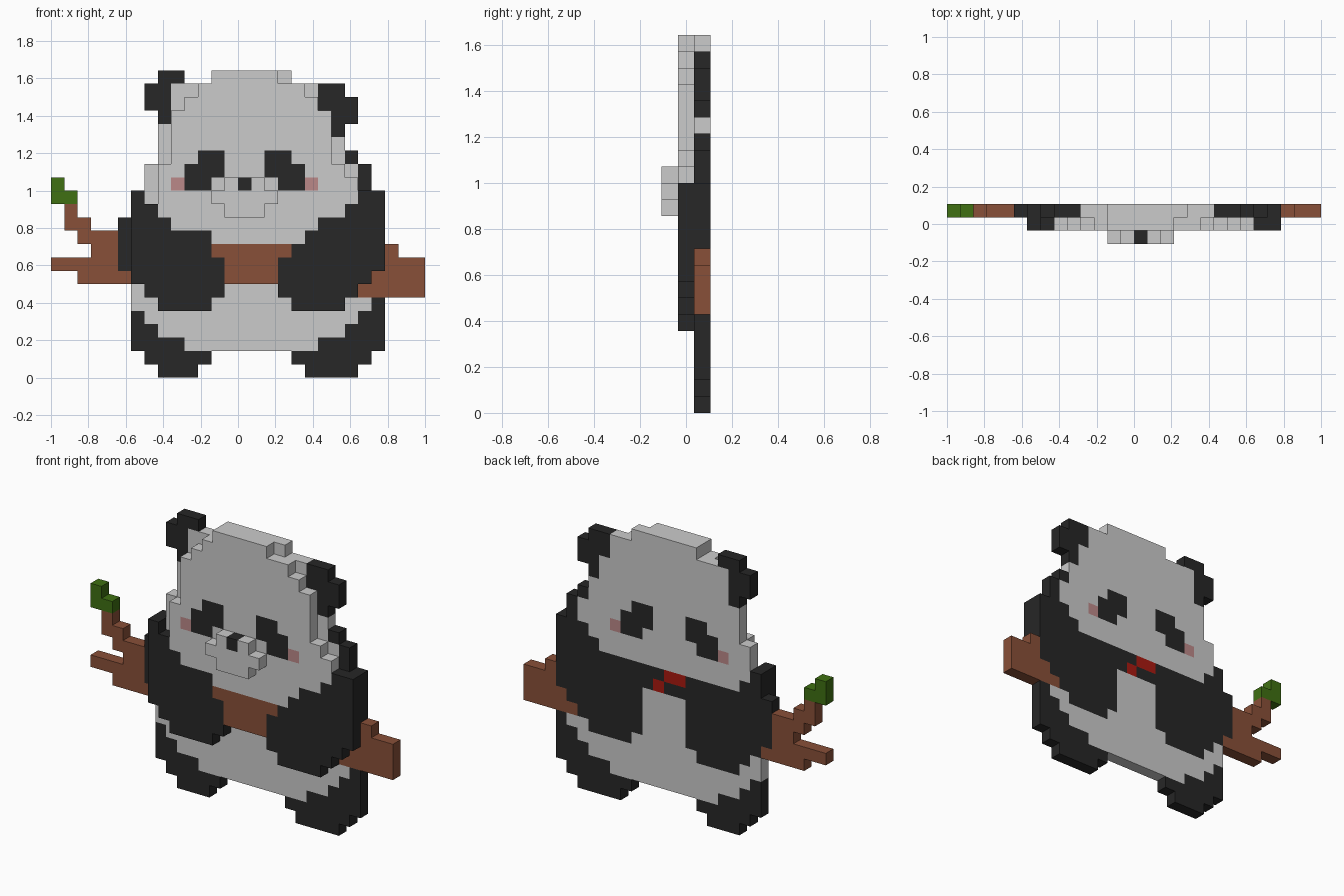
import bpy, bmesh

if "Cube" in bpy.data.objects:
    bpy.data.objects.remove(bpy.data.objects["Cube"])

V = 2 / 28                     # voxel edge: 28 columns span 2 units
FRONT, MID, BACK = 0, 1, 2     # depth layers along y
grid = {}                      # (column, layer, row) -> part name


def paint(part, layers, boxes):
    """Fill boxes (row_from, row_to, col_from, col_to); later paint wins."""
    for r0, r1, c0, c1 in boxes:
        for layer in layers:
            for r in range(r0, r1 + 1):
                for c in range(c0, c1 + 1):
                    grid[c, layer, r] = part


# belly, back layer
paint("belly", [BACK], [(2, 6, 6, 23)])

# arms: shared hands, then shoulders per layer
hands = [(5, 5, 8, 11), (6, 6, 7, 12), (7, 8, 6, 12), (9, 10, 6, 11),
         (5, 5, 18, 21), (6, 6, 17, 22), (7, 7, 17, 23), (8, 8, 17, 24),
         (9, 9, 18, 24), (10, 10, 19, 24)]
paint("arms", [BACK], hands + [(9, 9, 12, 17), (8, 9, 5, 5), (10, 11, 5, 24),
                               (12, 13, 6, 24), (14, 15, 23, 23), (16, 16, 22, 22)])
paint("belly", [BACK], [(7, 9, 13, 16)])
paint("arms", [MID], hands + [(11, 11, 6, 8), (12, 12, 6, 7), (13, 13, 6, 6),
                              (11, 11, 20, 24), (12, 12, 22, 24), (13, 13, 23, 24)])

# legs
paint("legs", [BACK], [(0, 0, 8, 10), (1, 1, 7, 11), (2, 2, 6, 9), (3, 3, 6, 7), (4, 4, 6, 6),
                       (0, 0, 19, 22), (1, 1, 18, 23), (2, 2, 20, 24), (3, 3, 22, 24),
                       (4, 4, 23, 24), (5, 5, 24, 24)])

# head
paint("head", [BACK], [(12, 12, 8, 20), (13, 13, 7, 21), (14, 15, 7, 22), (16, 19, 8, 21),
                       (20, 21, 9, 19), (22, 22, 12, 17)])
paint("head", [MID], [(10, 10, 12, 18), (11, 11, 9, 19), (12, 12, 8, 21), (13, 14, 8, 22),
                      (15, 15, 8, 21), (16, 19, 9, 20), (20, 20, 10, 19), (21, 21, 11, 18),
                      (22, 22, 12, 16)])

# ears
paint("ears", [BACK], [(22, 22, 8, 9), (20, 21, 7, 8), (19, 19, 8, 8),
                       (21, 21, 20, 21), (20, 20, 20, 22), (19, 19, 21, 22), (18, 18, 21, 21)])

# face details run through both head layers
paint("eye_patches", [MID, BACK], [(16, 16, 11, 12), (15, 15, 10, 12), (14, 14, 10, 11),
                                   (16, 16, 16, 17), (15, 15, 16, 18), (14, 14, 17, 18)])
paint("cheeks", [MID, BACK], [(14, 14, 9, 9), (14, 14, 19, 19)])
paint("snout", [FRONT], [(14, 14, 13, 15), (13, 13, 12, 16), (12, 12, 13, 15)])
paint("nose", [FRONT], [(14, 14, 14, 14)])
paint("mouth", [BACK], [(11, 11, 13, 14), (10, 10, 15, 15)])

# branch: ends in the back layer, middle held in front of the belly
paint("branch", [BACK], [(7, 7, 2, 5), (8, 8, 0, 4), (9, 9, 3, 4), (10, 10, 2, 4), (11, 11, 1, 2),
                         (12, 12, 1, 1), (6, 6, 23, 27), (7, 7, 24, 27), (8, 8, 25, 27),
                         (9, 9, 25, 25)])
paint("branch", [MID], [(7, 8, 13, 16), (9, 9, 12, 17)])
paint("leaf", [BACK], [(13, 13, 0, 1), (14, 14, 0, 0)])

BLACK = (0.02, 0.02, 0.02, 1)
COLOURS = {"arms": BLACK, "legs": BLACK, "ears": BLACK, "eye_patches": BLACK, "nose": BLACK,
           "cheeks": (0.5, 0.25, 0.25, 1), "mouth": (0.4, 0.01, 0.005, 1),
           "branch": (0.25, 0.08, 0.04, 1), "leaf": (0.05, 0.16, 0.006, 1)}

# outward quads of a unit cube: direction and its four corners
SIDES = {(1, 0, 0): [(1, 0, 0), (1, 1, 0), (1, 1, 1), (1, 0, 1)],
         (-1, 0, 0): [(0, 0, 0), (0, 0, 1), (0, 1, 1), (0, 1, 0)],
         (0, 1, 0): [(0, 1, 0), (0, 1, 1), (1, 1, 1), (1, 1, 0)],
         (0, -1, 0): [(0, 0, 0), (1, 0, 0), (1, 0, 1), (0, 0, 1)],
         (0, 0, 1): [(0, 0, 1), (1, 0, 1), (1, 1, 1), (0, 1, 1)],
         (0, 0, -1): [(0, 0, 0), (0, 1, 0), (1, 1, 0), (1, 0, 0)]}


def build(part):
    """Mesh the exposed faces of one part."""
    bm = bmesh.new()
    for (c, l, r), owner in grid.items():
        if owner != part:
            continue
        for (dx, dy, dz), quad in SIDES.items():
            if (c + dx, l + dy, r + dz) not in grid:
                bm.faces.new([bm.verts.new(((c + x - 14) * V, (l + y - 1.5) * V, (r + z) * V))
                              for x, y, z in quad])
    bmesh.ops.remove_doubles(bm, verts=bm.verts, dist=1e-4)
    mesh = bpy.data.meshes.new(part)
    bm.to_mesh(mesh)
    bm.free()
    if part in COLOURS:
        mat = bpy.data.materials.new(part + "_colour")
        mat.diffuse_color = COLOURS[part]
        mat.use_nodes = True
        mat.node_tree.nodes["Principled BSDF"].inputs["Base Color"].default_value = mat.diffuse_color
        mesh.materials.append(mat)
    bpy.context.collection.objects.link(bpy.data.objects.new(part, mesh))


for part in sorted(set(grid.values())):
    build(part)
